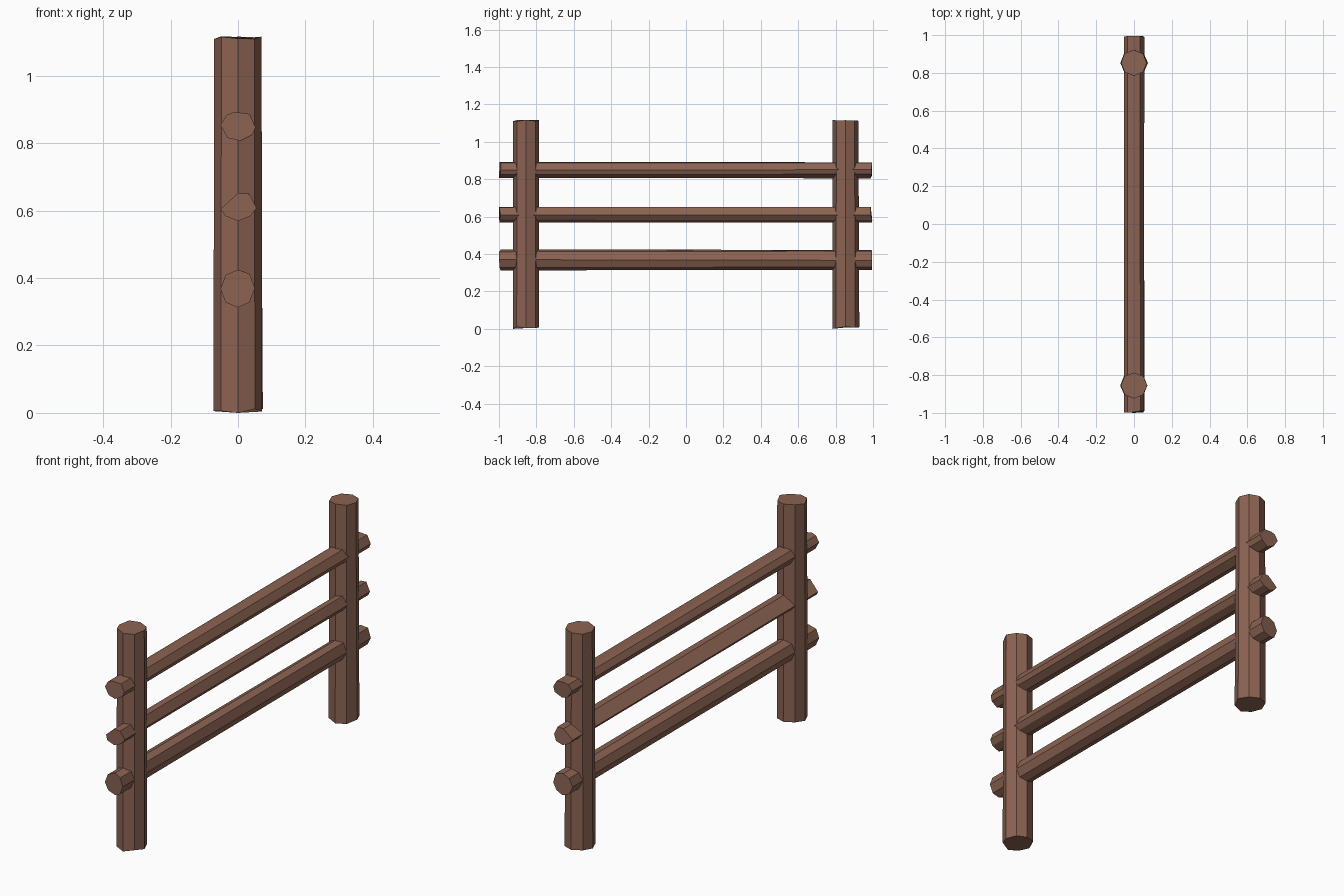
import bpy, bmesh, math, random
from mathutils import Vector

if "Cube" in bpy.data.objects:
    bpy.data.objects.remove(bpy.data.objects["Cube"])

random.seed(4)

wood = bpy.data.materials.new("brown_wood")
wood.diffuse_color = (0.26, 0.125, 0.085, 1)
wood.use_nodes = True
wood.node_tree.nodes["Principled BSDF"].inputs["Base Color"].default_value = wood.diffuse_color


def beam(name, start_ring, end_ring):
    """Flat-faced log joining two matching rings of points, capped at both ends."""
    bm = bmesh.new()
    a = [bm.verts.new(p) for p in start_ring]
    b = [bm.verts.new(p) for p in end_ring]
    n = len(a)
    for i in range(n):
        j = (i + 1) % n
        bm.faces.new((a[i], a[j], b[j], b[i]))
    bm.faces.new(a[::-1])
    bm.faces.new(b)
    bmesh.ops.recalc_face_normals(bm, faces=bm.faces)
    mesh = bpy.data.meshes.new(name)
    bm.to_mesh(mesh)
    bm.free()
    mesh.materials.append(wood)
    obj = bpy.data.objects.new(name, mesh)
    bpy.context.collection.objects.link(obj)


def wobble(amount):
    return random.uniform(-amount, amount)


# Upright posts: eight-sided, slightly uneven at the ends
def post_ring(y, z, radius):
    ring = []
    for i in range(8):
        ang = math.radians(45 * i)
        r = radius + wobble(0.002)
        ring.append(Vector((r * math.cos(ang), y + r * math.sin(ang), z + wobble(0.005))))
    return ring


for name, y in (("front_post", -0.855), ("back_post", 0.853)):
    bottom = post_ring(y, 0.008, 0.072)
    bottom[6].z = 0.0
    beam(name, bottom, post_ring(y, 1.114, 0.069))

# Rails: hewn cross-sections (x, z), run through the posts
rails = {
    "lower_rail": [(0, .425), (.035, .412), (.05, .37), (.034, .328),
                   (0, .313), (-.037, .328), (-.052, .367), (-.037, .409)],
    "middle_rail": [(0, .652), (.034, .65), (.055, .608), (.037, .584),
                    (0, .569), (-.037, .584), (-.052, .605)],
    "upper_rail": [(-.01, .893), (.034, .887), (.052, .848), (.043, .825),
                   (.007, .807), (-.031, .816), (-.052, .854), (-.034, .884)],
}
for name, profile in rails.items():
    front = [Vector((x, -0.994 + wobble(0.006), z)) for x, z in profile]
    back = [Vector((x + wobble(0.003), 0.991 + wobble(0.005), z + wobble(0.004)))
            for x, z in profile]
    beam(name, front, back)
